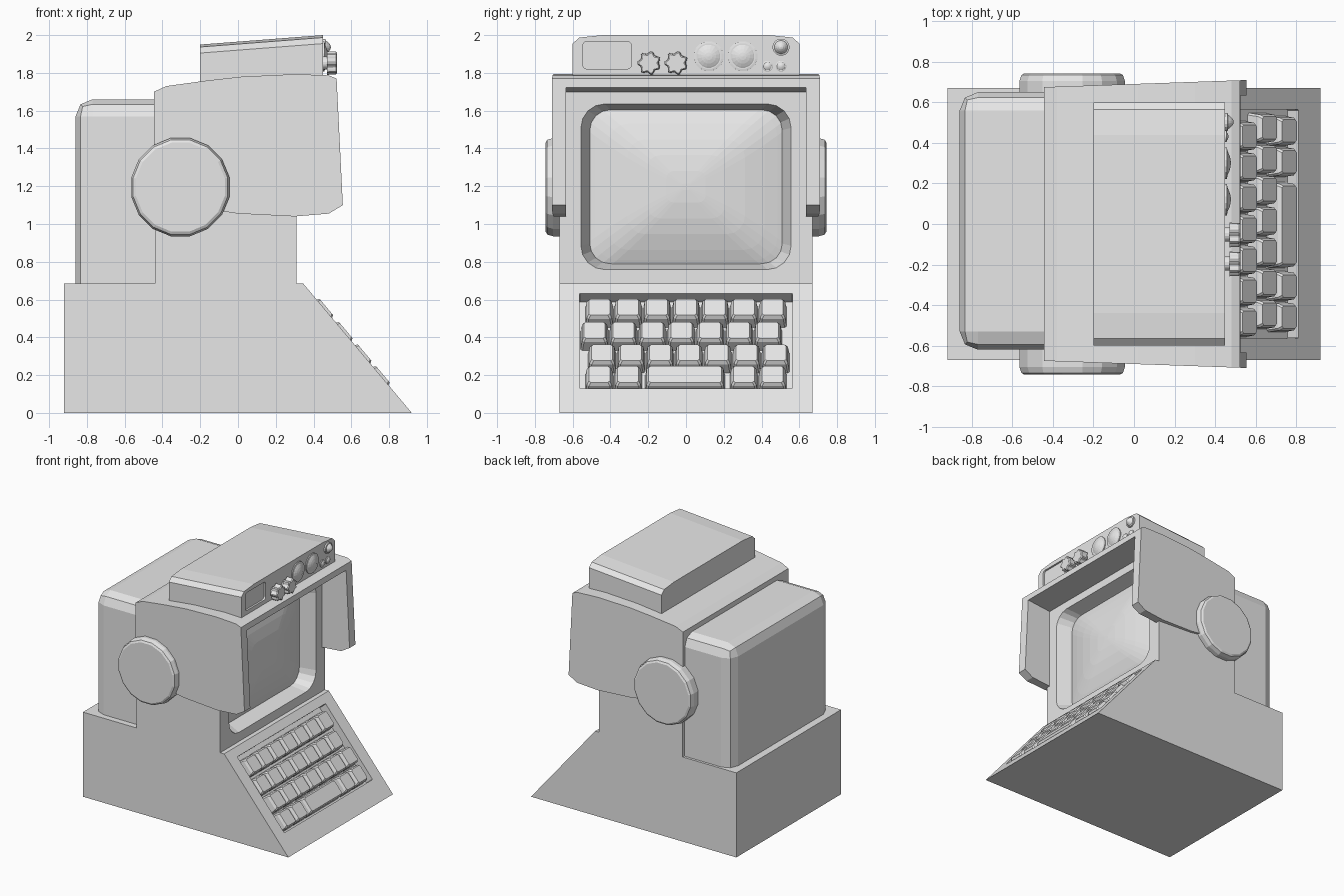
import bpy, bmesh, math
from mathutils import Matrix, Vector

if "Cube" in bpy.data.objects:
    bpy.data.objects.remove(bpy.data.objects["Cube"])

grey = bpy.data.materials.new("light_grey")
grey.use_nodes = True
grey.diffuse_color = (0.8, 0.8, 0.8, 1)
grey.node_tree.nodes["Principled BSDF"].inputs["Base Color"].default_value = (0.8, 0.8, 0.8, 1)


def finish(name, bm):
    bmesh.ops.recalc_face_normals(bm, faces=bm.faces)
    mesh = bpy.data.meshes.new(name)
    bm.to_mesh(mesh)
    bm.free()
    mesh.materials.append(grey)
    obj = bpy.data.objects.new(name, mesh)
    bpy.context.collection.objects.link(obj)
    return obj


def loft(name, rings, frame=Matrix()):
    """Skin a stack of equal rings and cap both ends."""
    bm = bmesh.new()
    loops = [[bm.verts.new(frame @ Vector(p)) for p in ring] for ring in rings]
    n = len(loops[0])
    for a, b in zip(loops, loops[1:]):
        for i in range(n):
            j = (i + 1) % n
            bm.faces.new((a[i], a[j], b[j], b[i]))
    bm.faces.new(loops[0])
    bm.faces.new(loops[-1])
    return finish(name, bm)


def side_prism(name, profile, half):
    return loft(name, [[(x, y, z) for x, z in profile] for y in (-half, half)])


def circle(x, cy, cz, r, n=16, lobe=0, lobes=7):
    pts = []
    for i in range(n):
        a = math.tau * (i + 0.5) / n
        k = r - lobe * (1 + math.cos(lobes * a)) / 2
        pts.append((x, cy + k * math.cos(a), cz + k * math.sin(a)))
    return pts


def rounded(x, cy, cz, hy, hz, r, seg=3):
    pts = []
    for q, (sy, sz) in enumerate(((1, 1), (-1, 1), (-1, -1), (1, -1))):
        for i in range(seg + 1):
            a = (q + i / seg) * math.pi / 2
            pts.append((x, cy + sy * (hy - r) + r * math.cos(a),
                        cz + sz * (hz - r) + r * math.sin(a)))
    return pts


def cut(obj, cutter):
    cutter.hide_render = True
    mod = obj.modifiers.new("cut", 'BOOLEAN')
    mod.object = cutter
    mod.solver = 'EXACT'
    bpy.context.view_layer.objects.active = obj
    bpy.ops.object.modifier_apply(modifier=mod.name)
    bpy.data.objects.remove(cutter)


# Wedge base with a sunken keyboard tray; local x is the slope normal, local z runs up it
base = side_prism("base", [(-0.92, 0), (0.92, 0), (0.345, 0.685), (-0.92, 0.685)], 0.67)
slope = Matrix.Translation((0.92, 0, 0)) @ Matrix.Rotation(-math.atan2(0.575, 0.685), 4, 'Y')
tray = [rounded(h, 0, 0.498, 0.565, 0.328, 0.004, 1) for h in (-0.07, 0.05)]
cut(base, loft("tray_cutter", tray, slope))


# Keyboard
def key(name, y, v, width):
    steps = ((-0.075, 0.017, 0.072), (-0.005, 0.008, 0.066), (0.014, -0.002, 0.056))
    loft(name, [rounded(h, y, v, width / 2 + grow, half, 0.01, 1) for h, grow, half in steps], slope)


for row, (v, shift) in enumerate(((0.72, 0), (0.56, -0.025), (0.405, 0.015), (0.255, 0))):
    for col in range(-3, 4):
        if row < 3 or abs(col) > 1:
            key(f"key_{row}_{col + 3}", col * 0.153 + shift, v, 0.115)
key("space_bar", -0.005, 0.255, 0.39)

# Monitor body with a funnel-shaped screen opening
body = side_prism("monitor_body", [(-0.44, 0.68), (0.31, 0.68), (0.31, 1.75),
                                   (-0.1, 1.74), (-0.44, 1.68)], 0.67)
funnel = [rounded(x, 0, 1.197, hy, hz, r, 4) for x, hy, hz, r in
          ((0.15, 0.495, 0.395, 0.1), (0.21, 0.515, 0.412, 0.11), (0.33, 0.565, 0.444, 0.13))]
cut(body, loft("screen_cutter", funnel))

# Bulging screen
screen_rings = [rounded(0.14, 0, 1.197, 0.53, 0.43, 0.12, 4)]
for s in (1, 0.93, 0.8, 0.6, 0.4, 0.2, 0.04):
    screen_rings.append(rounded(0.19 + 0.09 * (1 - s * s), 0, 1.197, 0.52 * s, 0.418 * s,
                                (0.12 + 0.1 * (1 - s)) * s, 4))
loft("screen", screen_rings)

# Hood: flares towards the screen and is hollow in front
hood_profile = [(-0.445, 1.10), (-0.1, 1.07), (0, 1.055), (0.3, 1.04), (0.48, 1.055),
                (0.555, 1.10), (0.522, 1.77), (0.48, 1.787), (0.3, 1.793), (0.02, 1.78),
                (-0.16, 1.76), (-0.38, 1.73), (-0.445, 1.70)]
hood = loft("hood", [[(x, s * (0.675 + 0.035 * (x + 0.445)), z) for x, z in hood_profile]
                     for s in (-1, 1)])
cut(hood, side_prism("hood_cutter", [(0.1, 0.9), (0.7, 0.9), (0.7, 1.74),
                                     (0.31, 1.70), (0.1, 1.70)], 0.635))

# Rear housing with rounded back and top edges
bm = bmesh.new()
bmesh.ops.create_cube(bm, size=1, matrix=Matrix.Translation((-0.64, 0.015, 1.16))
                      @ Matrix.Diagonal((0.44, 1.27, 1.0, 1)))
mids = [(e, (e.verts[0].co + e.verts[1].co) / 2) for e in bm.edges]
soft = [e for e, m in mids if m.x < -0.43 and m.z > 0.67]
bmesh.ops.bevel(bm, geom=soft, offset=0.09, segments=2, profile=0.5, affect='EDGES')
finish("rear_housing", bm)

# Round side discs
for side, s in (("left", 1), ("right", -1)):
    rings = []
    for y, r in ((0.6, 0.265), (0.705, 0.265), (0.735, 0.255), (0.743, 0.24)):
        rings.append([(-0.305 + p[1], s * y, 1.195 + p[2]) for p in circle(0, 0, 0, r)])
    loft(f"{side}_disc", rings)

# Control box on top, sloping down to the rear
box_rings = []
for x, top in ((-0.2, 1.95), (0.45, 2.0)):
    half = [(0.6, 1.74), (0.6, top - 0.045), (0.565, top - 0.013), (0.44, top)]
    box_rings.append([(x, y, z) for y, z in half] + [(x, -y, z) for y, z in reversed(half)])
control_box = loft("control_box", box_rings)
cut(control_box, loft("panel_cutter", [rounded(x, -0.418, 1.893, 0.128, 0.072, 0.02)
                                       for x in (0.435, 0.5)]))

# Fluted knobs
for i, y in enumerate((-0.195, -0.052)):
    loft(f"knob_stem_{i}", [circle(x, y, 1.852, 0.035) for x in (0.44, 0.48)])
    loft(f"knob_{i}", [circle(x, y, 1.852, r, 42, 0.014)
                       for x, r in ((0.47, 0.064), (0.518, 0.062), (0.525, 0.055))])


# Dials and small lamps
def dial(name, y, z, r, rim, bulge):
    loft(name + "_rim", [circle(0.44, y, z, r), circle(0.45 + rim, y, z, r),
                         circle(0.452 + rim, y, z, r * 0.86)])
    loft(name + "_dome", [circle(0.45 + rim + bulge * (1 - s * s), y, z, r * 0.82 * s)
                          for s in (1, 0.85, 0.6, 0.3, 0.05)])


for i, y in enumerate((0.12, 0.30)):
    dial(f"dial_{i}", y, 1.888, 0.08, 0.008, 0.02)
dial("large_lamp", 0.503, 1.936, 0.045, 0.012, 0.03)
for i, y in enumerate((0.432, 0.503)):
    dial(f"small_lamp_{i}", y, 1.835, 0.029, 0.006, 0.01)
